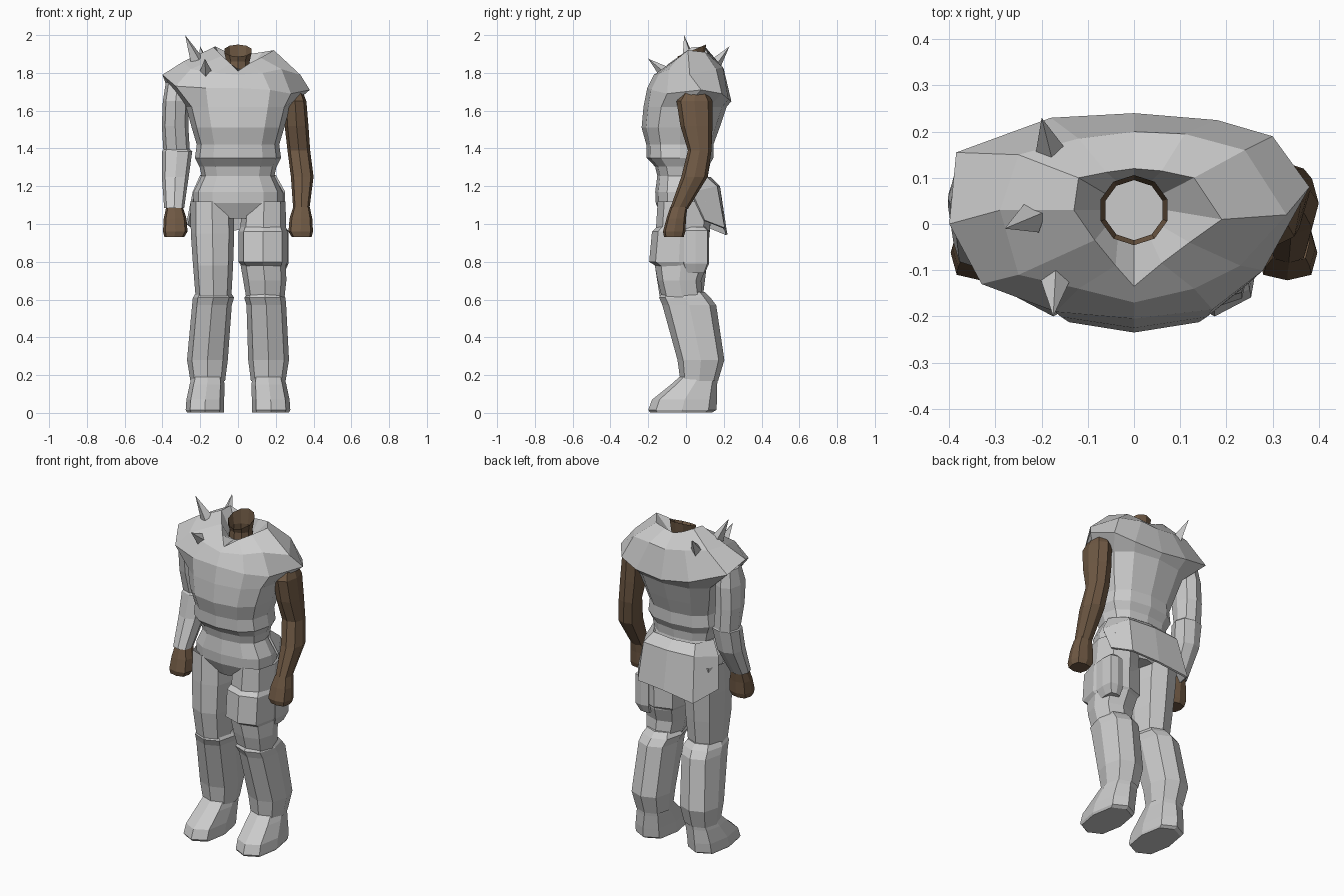
import bpy, bmesh, math
from mathutils import Vector

skin = bpy.data.materials.new("skin")
skin.diffuse_color = (0.16, 0.1, 0.058, 1)


def finish(name, bm, mat=None):
    bmesh.ops.recalc_face_normals(bm, faces=bm.faces)
    me = bpy.data.meshes.new(name)
    bm.to_mesh(me)
    bm.free()
    ob = bpy.data.objects.new(name, me)
    bpy.context.collection.objects.link(ob)
    if mat:
        me.materials.append(mat)
    return ob


def ring(cx, hw, y0, y1, z, n=8, power=0.8):
    """Rounded cross-section starting at the front, running towards +x."""
    pts = []
    for i in range(n):
        a = 2 * math.pi * i / n
        s, c = math.sin(a), math.cos(a)
        s = math.copysign(abs(s) ** power, s) if abs(s) > 1e-6 else 0
        c = math.copysign(abs(c) ** power, c) if abs(c) > 1e-6 else 0
        pts.append((cx + hw * s, (y0 + y1) / 2 - c * (y1 - y0) / 2, z))
    return pts


def loft(name, rings, mat=None, caps=(True, True), closed=True):
    bm = bmesh.new()
    vs = [[bm.verts.new(p) for p in r] for r in rings]
    n = len(vs[0])
    for a, b in zip(vs, vs[1:]):
        for i in range(n if closed else n - 1):
            j = (i + 1) % n
            bm.faces.new((a[i], a[j], b[j], b[i]))
    if caps[0]:
        bm.faces.new(vs[0])
    if caps[1]:
        bm.faces.new(vs[-1])
    return finish(name, bm, mat)


def limb(name, sections, mat=None, side=1, n=8, power=0.8, caps=(True, True)):
    return loft(name, [ring(cx * side, hw, y0, y1, z, n, power)
                       for cx, hw, y0, y1, z in sections], mat, caps)


# Tunic: regular waist and chest rings, then uneven shoulder, yoke and collar
lower = [ring(0, hw, y0, y1, z, 12) for hw, y0, y1, z in [
    (.205, -.165, .12, 1.305), (.228, -.208, .145, 1.35), (.218, -.21, .145, 1.42),
    (.245, -.235, .178, 1.51), (.275, -.225, .215, 1.62)]]
shoulder = [(0, -.205, 1.72), (.17, -.185, 1.71), (.28, -.1, 1.69), (.38, .08, 1.71),
            (.3, .19, 1.69), (.18, .225, 1.66), (0, .24, 1.65), (-.18, .23, 1.68),
            (-.385, .155, 1.75), (-.4, .0, 1.79), (-.33, -.13, 1.73), (-.17, -.19, 1.72)]
yoke = [(0, -.17, 1.79), (.13, -.14, 1.8), (.23, -.09, 1.82), (.33, .02, 1.79),
        (.24, .16, 1.82), (.11, .195, 1.83), (0, .2, 1.82), (-.12, .185, 1.84),
        (-.25, .15, 1.86), (-.29, .03, 1.86), (-.25, -.11, 1.82), (-.12, -.14, 1.8)]
collar = [(0, -.135, 1.81), (.06, -.085, 1.85), (.12, -.04, 1.88), (.19, .01, 1.92),
          (.13, .1, 1.91), (.06, .115, 1.9), (0, .12, 1.89), (-.06, .112, 1.91),
          (-.12, .1, 1.94), (-.13, .03, 1.935), (-.085, -.035, 1.89), (-.04, -.09, 1.85)]
loft("tunic", lower + [shoulder, yoke, collar, ring(0, .07, -.04, .1, 1.82, 12, 1)], None, (False, True))

# Neck: open tube cut at a slant
neck = []
for r, z, tilt in [(.07, 1.81, 0), (.065, 1.86, 0), (.076, 1.918, .42)]:
    neck.append([(x, y, z + (y - .03) * tilt) for x, y, z in ring(0, r, .03 - r, .03 + r, z, 10, 1)])
loft("neck", neck, skin, (False, False))

# Shoulder spikes
for base, tip in [((-.18, .15, 1.84), (-.2, .23, 1.94)),
                  ((-.22, .015, 1.87), (-.28, -.01, 2.0)),
                  ((-.17, -.11, 1.8), (-.175, -.2, 1.875))]:
    base, tip = Vector(base), Vector(tip)
    d = tip - base
    bm = bmesh.new()
    bmesh.ops.create_cone(bm, cap_ends=False, segments=4, radius1=.036, radius2=0, depth=d.length)
    bmesh.ops.rotate(bm, verts=bm.verts, matrix=d.to_track_quat('Z', 'Y').to_matrix())
    bmesh.ops.translate(bm, verts=bm.verts, vec=(base + tip) / 2)
    finish("shoulder_spike", bm)

# Bare right arm
limb("bare_arm", [(.29, .045, 0, .1, 1.72), (.302, .06, -.05, .14, 1.65), (.31, .063, -.03, .14, 1.52),
                  (.322, .06, .01, .135, 1.39), (.34, .06, -.025, .115, 1.25),
                  (.335, .043, -.085, .01, 1.08)], skin, caps=(True, False))
# Sleeved left arm: upper sleeve and cuffed forearm
limb("upper_sleeve", [(.32, .062, -.02, .12, 1.75), (.33, .068, -.05, .14, 1.65),
                      (.333, .07, -.03, .14, 1.52), (.325, .07, 0, .138, 1.385)], None, -1,
     caps=(True, False))
limb("forearm_sleeve", [(.325, .065, .005, .13, 1.4), (.322, .08, -.01, .14, 1.385),
                        (.332, .071, -.035, .115, 1.25), (.338, .053, -.095, .015, 1.085)], None, -1,
     caps=(False, True))
# Fists
for s in (1, -1):
    limb("fist", [(.336, .044, -.083, .008, 1.09), (.333, .06, -.103, 0, 1.03),
                  (.332, .065, -.122, -.003, .96), (.337, .053, -.116, -.012, .932)], skin, s, 8, .65,
         (False, True))

# Trouser seat
loft("hips", [ring(0, hw, y0, y1, z, 12) for hw, y0, y1, z in [
    (.205, -.165, .12, 1.31), (.193, -.152, .115, 1.255),
    (.235, -.163, .135, 1.17), (.235, -.16, .14, 1.11), (.08, -.125, .11, 1.03)]], None, (False, True))

# Back flap hanging from the waist
flap = loft("back_flap", [
    [(-.2, .02, 1.26), (-.14, .11, 1.25), (0, .13, 1.25), (.14, .11, 1.25), (.2, .02, 1.26)],
    [(-.24, .03, 1.17), (-.17, .165, 1.2), (0, .18, 1.2), (.17, .165, 1.2), (.25, .03, 1.17)],
    [(-.275, .08, 1.0), (-.2, .22, .945), (0, .215, .97), (.18, .205, .98), (.25, .1, 1.02)]],
    caps=(False, False), closed=False)
thick = flap.modifiers.new("thickness", 'SOLIDIFY')
thick.thickness = .012

# Legs: thighs differ slightly, shins and boots are shared
limb("left_thigh", [(.138, .113, -.15, .14, 1.12),
                    (.135, .115, -.16, .125, .95), (.132, .106, -.165, .11, .78),
                    (.13, .095, -.14, .09, .62)], None, -1, caps=(False, False))
limb("right_thigh", [(.138, .113, -.15, .14, 1.12),
                     (.133, .123, -.16, .125, .96), (.134, .12, -.165, .11, .78),
                     (.142, .114, -.15, .08, .7), (.145, .1, -.125, .09, .6)], caps=(False, False))
for s, dx in ((1, .012), (-1, 0)):
    limb("shin", [(.13 + dx, .09, -.125, .1, .64), (.13 + dx, .109, -.142, .13, .61),
                  (.138 + dx, .105, -.125, .16, .57), (.162, .108, -.045, .203, .28),
                  (.16, .092, -.03, .17, .17)], None, s, 8, .8, (True, False))
    limb("boot", [(.16, .085, -.035, .168, .19), (.164, .092, -.08, .165, .15),
                  (.173, .1, -.18, .165, .07), (.175, .102, -.2, .16, .015),
                  (.173, .098, -.19, .14, .003)], None, s, 8, .75, (False, True))

# Thigh strap and pouch on the right leg
limb("thigh_strap", [(.132, .118, -.155, .115, .985), (.132, .13, -.18, .12, .96),
                     (.132, .13, -.195, .12, .8), (.136, .115, -.155, .1, .775)], None, 1, 8, .7,
     (False, False))
limb("thigh_pouch", [(.21, .035, 0, .1, .985), (.217, .05, -.02, .122, .965),
                     (.217, .05, -.02, .122, .79), (.21, .035, 0, .1, .74)], None, 1, 8, .4)
